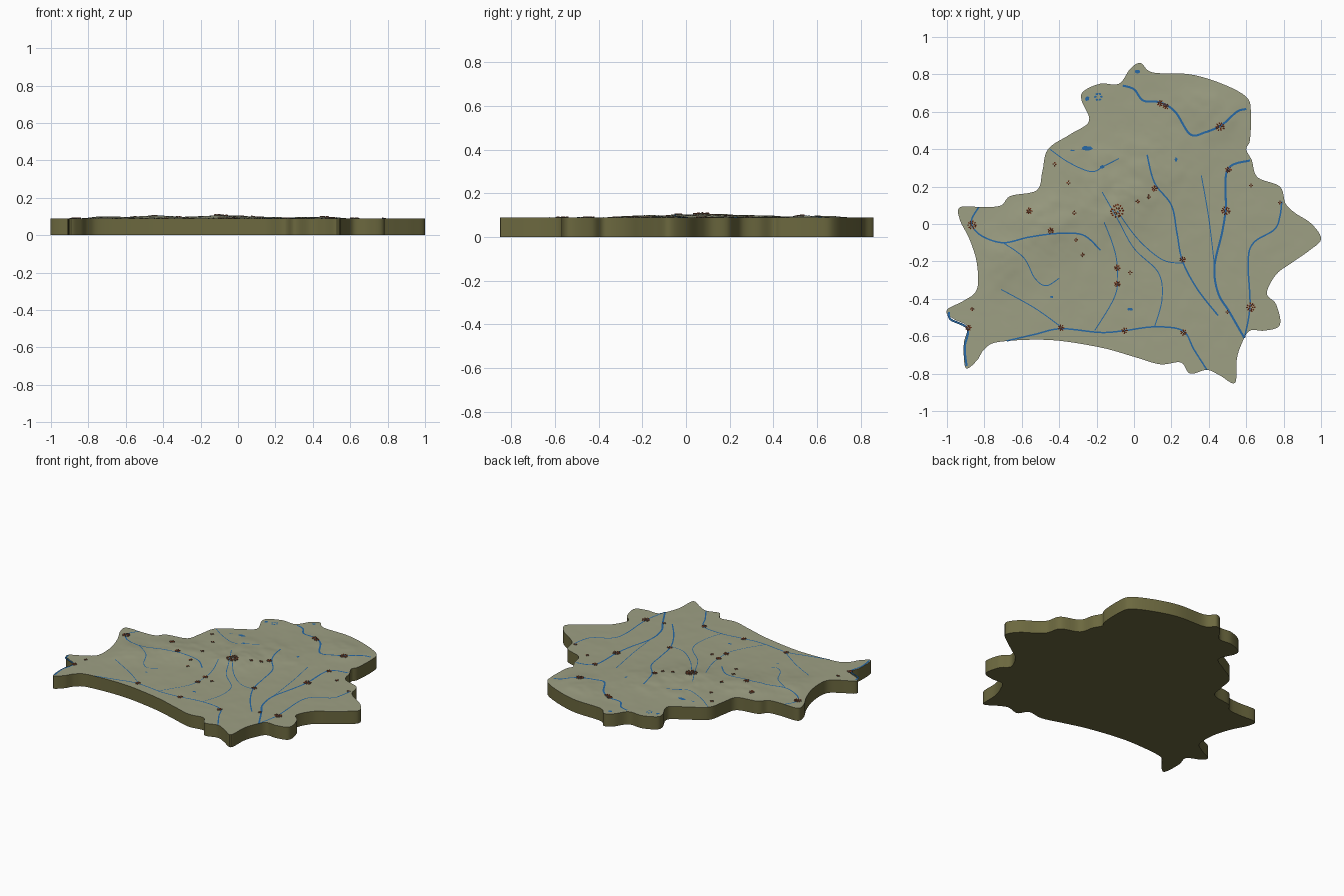
import bpy
import bmesh
import math
import random
from mathutils import Vector, Matrix, geometry, kdtree, noise

random.seed(4)
if "Cube" in bpy.data.objects:
    bpy.data.objects.remove(bpy.data.objects["Cube"], do_unlink=True)

EDGE_HEIGHT = 0.089
GRID_STEP = 0.016


def make_material(name, red, green, blue):
    material = bpy.data.materials.new(name)
    colour = (red, green, blue, 1)
    material.use_nodes = True
    material.diffuse_color = colour
    shader = material.node_tree.nodes["Principled BSDF"]
    shader.inputs["Base Color"].default_value = colour
    shader.inputs["Roughness"].default_value = 0.9
    return material


land_green = make_material("land grey green", .34, .35, .23)
earth_olive = make_material("earth olive", .15, .14, .05)
water_blue = make_material("water blue", .02, .14, .38)
roof_rust = make_material("roof rust", .30, .06, .02)
wall_stone = make_material("wall stone", .20, .17, .13)


def make_object(name, bm, materials):
    mesh = bpy.data.meshes.new(name)
    bm.to_mesh(mesh)
    bm.free()
    for material in materials:
        mesh.materials.append(material)
    item = bpy.data.objects.new(name, mesh)
    bpy.context.collection.objects.link(item)
    return item


def smooth_path(points, steps, closed=False):
    """Catmull-Rom samples through the given points."""
    points = [Vector(p) for p in points]
    count = len(points)
    result = []
    for i in range(count if closed else count - 1):
        if closed:
            a, b, c, d = (points[(i + k) % count] for k in (-1, 0, 1, 2))
        else:
            a, b, c, d = (points[min(max(i + k, 0), count - 1)] for k in (-1, 0, 1, 2))
        for s in range(steps):
            t = s / steps
            result.append(0.5 * (2 * b + (c - a) * t + (2 * a - 5 * b + 4 * c - d) * t * t
                                 + (3 * b - a - 3 * c + d) * t ** 3))
    if not closed:
        result.append(points[-1])
    return result


# Border of the land, clockwise from the northern tip
border = [
    (.035, .86), (.1, .81), (.3, .8), (.47, .75), (.6, .68), (.625, .6), (.62, .45),
    (.6, .4), (.63, .34), (.66, .25), (.78, .2), (.81, .11), (.86, .06), (.95, 0),
    (1, -.08), (.94, -.14), (.84, -.21), (.76, -.27), (.71, -.37), (.76, -.43),
    (.78, -.54), (.7, -.57), (.62, -.57), (.58, -.63), (.55, -.72), (.54, -.85),
    (.46, -.81), (.39, -.78), (.3, -.8), (.25, -.74), (.14, -.75), (0, -.71),
    (-.18, -.66), (-.45, -.62), (-.72, -.63), (-.8, -.67), (-.84, -.73), (-.9, -.77),
    (-.91, -.64), (-.89, -.55), (-.96, -.51), (-1, -.48), (-.99, -.45), (-.91, -.41),
    (-.84, -.35), (-.84, -.21), (-.88, -.08), (-.93, .02), (-.93, .09), (-.8, .09),
    (-.71, .1), (-.66, .15), (-.52, .18), (-.49, .28), (-.46, .4), (-.34, .48),
    (-.24, .55), (-.28, .66), (-.27, .71), (-.18, .75), (-.08, .75), (-.02, .83),
]
outline = smooth_path(border, 6, closed=True)
outline.reverse()
edge_tree = kdtree.KDTree(len(outline))
for index, point in enumerate(outline):
    edge_tree.insert(point.to_3d(), index)
edge_tree.balance()

# Upland centres: x, y, radius, height
hills = [(-.1, .08, .16, .014), (-.45, 0, .16, .015), (-.72, -.18, .14, .011),
         (.1, .3, .2, .009), (.42, .62, .16, .009), (-.2, .3, .16, .006)]


def ground(x, y):
    """Height of the land surface."""
    distance = edge_tree.find((x, y, 0))[2]
    rise = sum(h * math.exp(-((x - cx) ** 2 + (y - cy) ** 2) / r ** 2) for cx, cy, r, h in hills)
    rough = noise.fractal(Vector((x, y, 0)) * 9, 1, 2, 4)
    rise += rough * (0.0012 + rise * 0.3)
    return EDGE_HEIGHT + rise * min(1, distance / 0.1)


# Land surface: triangulated grid trimmed to the border
count = len(outline)
samples = list(outline)
for i in range(-62, 63):
    for j in range(-54, 55):
        spot = Vector((i * GRID_STEP, j * GRID_STEP))
        if edge_tree.find(spot.to_3d())[2] > GRID_STEP * 0.6:
            samples.append(spot)
flat, _, triangles, *_ = geometry.delaunay_2d_cdt(samples, [], [list(range(count))], 1, 1e-5)
bm = bmesh.new()
verts = [bm.verts.new((p.x, p.y, ground(p.x, p.y))) for p in flat]
for triangle in triangles:
    face = bm.faces.new([verts[k] for k in triangle])
    face.smooth = True
bmesh.ops.delete(bm, geom=[v for v in bm.verts if not v.link_faces], context='VERTS')
make_object("land_surface", bm, [land_green])

# Earth base: walls and underside
bm = bmesh.new()
lower = [bm.verts.new((p.x, p.y, 0)) for p in outline]
upper = [bm.verts.new((p.x, p.y, EDGE_HEIGHT)) for p in outline]
for k in range(count):
    n = (k + 1) % count
    bm.faces.new((lower[k], lower[n], upper[n], upper[k]))
bm.faces.new(lower[::-1])
base = make_object("earth_base", bm, [earth_olive])
bpy.context.view_layer.objects.active = base
base.select_set(True)
bpy.ops.object.shade_smooth_by_angle(angle=math.radians(35))


# Rivers: thin ribbons draped on the land
def add_river(name, width, points):
    path = smooth_path(points, 12)
    bm = bmesh.new()
    previous = None
    for k, p in enumerate(path):
        along = path[min(k + 1, len(path) - 1)] - path[max(k - 1, 0)]
        side = Vector((-along.y, along.x)).normalized() * width / 2
        pair = []
        for q in (p + side, p - side):
            pair.append(bm.verts.new((q.x, q.y, ground(q.x, q.y) + 0.0012)))
        if previous:
            bm.faces.new((previous[0], previous[1], pair[1], pair[0]))
        previous = pair
    make_object(name, bm, [water_blue])


WIDE, MIDDLE, NARROW = .011, .008, .005
add_river("north_river", WIDE, [(-.06, .74), (0, .72), (.05, .66), (.14, .65), (.22, .6),
                                (.3, .48), (.38, .49), (.47, .53), (.55, .6), (.6, .615)])
add_river("northwest_river", NARROW, [(-.45, .4), (-.35, .33), (-.23, .28), (-.16, .31), (-.08, .35)])
add_river("west_river", MIDDLE, [(-.83, .09), (-.87, .01), (-.82, -.06), (-.7, -.1), (-.56, -.07),
                                 (-.4, -.05), (-.27, -.06), (-.18, -.14)])
add_river("west_branch", NARROW, [(-.7, -.1), (-.59, -.18), (-.53, -.29), (-.47, -.33), (-.4, -.29)])
add_river("border_river", WIDE, [(-.99, -.47), (-.98, -.51), (-.89, -.56), (-.905, -.66), (-.895, -.76)])
add_river("south_river", MIDDLE, [(-.68, -.625), (-.53, -.59), (-.39, -.56), (-.18, -.58), (-.05, -.57),
                                  (.11, -.55), (.26, -.57), (.32, -.67), (.39, -.78)])
add_river("southwest_branch", NARROW, [(-.71, -.35), (-.53, -.45), (-.39, -.55)])
add_river("south_branch", NARROW, [(-.16, .01), (-.11, -.12), (-.09, -.23), (-.1, -.38), (-.21, -.57)])
add_river("central_river", NARROW, [(-.17, .17), (-.09, .03), (0, -.13), (.13, -.26), (.15, -.4), (.11, -.55)])
add_river("central_branch", NARROW, [(-.09, .07), (.02, -.08), (.15, -.19), (.26, -.21)])
add_river("middle_river", MIDDLE, [(.07, .37), (.11, .22), (.2, .1), (.23, -.05), (.26, -.2),
                                   (.34, -.35), (.45, -.49)])
add_river("east_river", WIDE, [(.62, .34), (.5, .29), (.49, .08), (.47, -.05), (.43, -.23),
                               (.45, -.37), (.51, -.47), (.59, -.61)])
add_river("east_branch", NARROW, [(.36, .26), (.4, .03), (.43, -.22)])
add_river("far_east_river", MIDDLE, [(.79, .12), (.78, .04), (.75, -.03), (.64, -.1), (.61, -.2),
                                     (.62, -.44), (.59, -.61)])


# Lakes: small irregular patches following the land
def add_lake(name, x, y, length, width):
    bm = bmesh.new()
    centre = bm.verts.new((x, y, ground(x, y) + 0.0015))
    rim = []
    for k in range(14):
        angle = math.tau * k / 14
        wobble = random.uniform(0.75, 1.1)
        px, py = x + math.cos(angle) * length * wobble, y + math.sin(angle) * width * wobble
        rim.append(bm.verts.new((px, py, ground(px, py) + 0.0015)))
    for k in range(14):
        bm.faces.new((centre, rim[k], rim[(k + 1) % 14]))
    make_object(name, bm, [water_blue])


lakes = [(.02, .815, .015, .012), (-.25, .67, .012, .012), (-.25, .405, .032, .012),
         (.225, .345, .008, .013), (-.44, -.39, .009, .006), (-.02, -.455, .015, .008),
         (-.17, .305, .014, .01), (-.33, .393, .014, .004)]
for k in range(6):
    angle = math.tau * k / 6
    lakes.append((-.19 + math.cos(angle) * .016, .68 + math.sin(angle) * .018, .007, .006))
for lake in lakes:
    add_lake("lake", *lake)


# Towns: rings of small houses with pitched roofs
def add_house(bm, x, y, size, turn):
    height = size * random.uniform(0.4, 0.7)
    spin = Matrix.Translation((x, y, ground(x, y) - 0.001)) @ Matrix.Rotation(turn, 4, 'Z')
    section = [(-size / 2, 0), (size / 2, 0), (size / 2, height), (0, height * 1.5), (-size / 2, height)]
    ends = [[bm.verts.new(spin @ Vector((e * size * 0.65, u, w))) for u, w in section] for e in (-1, 1)]
    bm.faces.new(ends[0][::-1])
    bm.faces.new(ends[1])
    for k in range(5):
        n = (k + 1) % 5
        face = bm.faces.new((ends[0][k], ends[0][n], ends[1][n], ends[1][k]))
        face.material_index = 1 if k in (2, 3) else 0


def add_town(name, x, y, radius):
    bm = bmesh.new()
    size = 0.0055 + radius * 0.08
    for ring in (1, 0.5) if radius > 0.012 else (0.7,):
        houses = max(4, round(math.tau * radius * ring / (size * 1.9)))
        for k in range(houses):
            angle = math.tau * k / houses + random.uniform(-.15, .15)
            reach = radius * ring * random.uniform(0.85, 1)
            add_house(bm, x + math.cos(angle) * reach, y + math.sin(angle) * reach, size, angle)
    make_object(name, bm, [wall_stone, roof_rust])


towns = {
    "capital_city": (.034, [(-.09, .07)]),
    "large_town": (.021, [(.46, .52), (.49, .07), (.625, -.445), (-.865, -.005)]),
    "town": (.014, [(.14, .645), (.17, .63), (.505, .29), (.11, .19), (.26, -.19), (.265, -.58),
                    (-.05, -.57), (-.39, -.555), (-.09, -.235), (-.09, -.32), (-.445, -.035),
                    (-.56, .07), (-.885, -.555)]),
    "village": (.011, [(.5, -.47), (-.02, -.26), (-.31, -.085), (-.275, -.165), (-.32, .06),
                       (-.425, .32), (-.35, .22), (-.865, -.455), (.02, .12), (.08, .145),
                       (.625, .205), (.78, .115)]),
}
for name, (radius, places) in towns.items():
    for x, y in places:
        add_town(name, x, y, radius)
